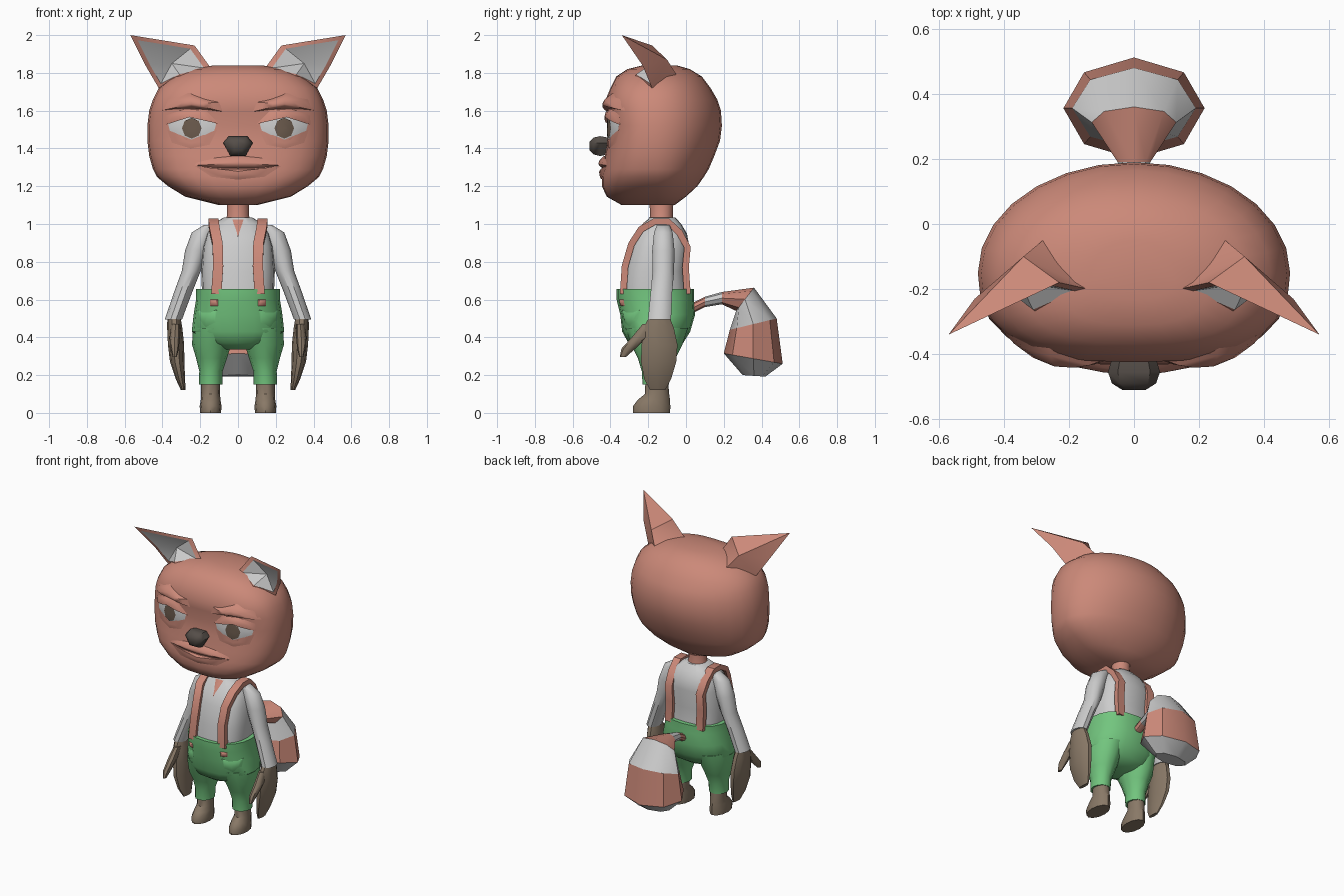
import bpy, bmesh
from math import sin, cos, tau, copysign, radians
from mathutils import Vector
from mathutils.bvhtree import BVHTree

if "Cube" in bpy.data.objects:
    bpy.data.objects.remove(bpy.data.objects["Cube"])


def material(name, rgb):
    m = bpy.data.materials.new(name)
    m.diffuse_color = (*rgb, 1)
    m.use_nodes = True
    m.node_tree.nodes["Principled BSDF"].inputs["Base Color"].default_value = m.diffuse_color
    return m


FUR = material("fur", (0.60, 0.25, 0.19))
GREEN = material("green_cloth", (0.17, 0.56, 0.21))
BROWN = material("brown_leather", (0.25, 0.19, 0.135))
DARK = material("dark_nose", (0.09, 0.075, 0.065))
IRIS = material("iris_brown", (0.15, 0.105, 0.075))


def make(name, bm, mat=None, mirror=False):
    """Turn a bmesh into an object and return a tree for projecting onto it."""
    tree = BVHTree.FromBMesh(bm)
    me = bpy.data.meshes.new(name)
    bm.to_mesh(me)
    bm.free()
    ob = bpy.data.objects.new(name, me)
    bpy.context.collection.objects.link(ob)
    if mat:
        me.materials.append(mat)
    if mirror:
        ob.modifiers.new("mirror", 'MIRROR')
    return tree


def loft(name, rings, mat=None, mirror=False, start=True, end=True):
    bm = bmesh.new()
    vs = [[bm.verts.new(p) for p in r] for r in rings]
    n = len(vs[0])
    for a, b in zip(vs, vs[1:]):
        for i in range(n):
            j = (i + 1) % n
            bm.faces.new((a[i], a[j], b[j], b[i]))
    if start:
        bm.faces.new(vs[0])
    if end:
        bm.faces.new(vs[-1])
    bmesh.ops.recalc_face_normals(bm, faces=bm.faces)
    return make(name, bm, mat, mirror)


def sp(v, power):
    return copysign(abs(v) ** (2 / power), v)


def tube(name, rows, mat=None, mirror=False, n=12, power=2.0):
    """Loft of level rings, each given as x, y, z, half width, half depth."""
    ang = [tau * i / n for i in range(n)]
    return loft(name, [[(x + rx * sp(cos(t), power), y + ry * sp(sin(t), power), z)
                        for t in ang] for x, y, z, rx, ry in rows], mat, mirror)


def patch(name, tree, outline, edge, middle, mat=None, mirror=True):
    """Padded shape drawn in x, z and laid on the front of a surface."""
    bm = bmesh.new()
    cx = sum(p[0] for p in outline) / len(outline)
    cz = sum(p[1] for p in outline) / len(outline)

    def put(x, z, rise):
        hit = tree.ray_cast(Vector((x, -2, z)), Vector((0, 1, 0)))[0]
        return bm.verts.new((x, (hit.y if hit else -0.3) - rise, z))

    rings = [[put(cx + (x - cx) * s, cz + (z - cz) * s, edge + (middle - edge) * (1 - s * s))
              for x, z in outline] for s in (1, 0.75, 0.4)]
    mid = put(cx, cz, middle)
    n = len(outline)
    for i in range(n):
        j = (i + 1) % n
        for a, b in zip(rings, rings[1:]):
            bm.faces.new((a[i], a[j], b[j], b[i]))
        bm.faces.new((rings[-1][i], rings[-1][j], mid))
    bm.normal_update()
    for f in bm.faces:
        if f.normal.y > 0:
            f.normal_flip()
    make(name, bm, mat, mirror)


# Head: rounded back, flatter face. Rows are z, half width, front y, back y
head_rows = [(1.10, .10, -.34, -.06), (1.145, .28, -.42, .0), (1.20, .37, -.445, .06),
             (1.25, .43, -.445, .095), (1.29, .45, -.44, .12), (1.36, .47, -.43, .15),
             (1.44, .48, -.415, .18), (1.52, .48, -.41, .19), (1.60, .47, -.42, .185),
             (1.66, .45, -.425, .165), (1.72, .42, -.40, .13), (1.78, .345, -.37, .085),
             (1.82, .235, -.31, .02), (1.84, .13, -.23, -.05)]
head_rings = []
for z, w, front, back in head_rows:
    ring = []
    for i in range(28):
        c, s = cos(tau * i / 28), sin(tau * i / 28)
        p = 2.0 if s > 0 else 2.7
        depth = back + .15 if s > 0 else -.15 - front
        ring.append((w * sp(c, p), -.15 + depth * sp(s, p), z))
    head_rings.append(ring)
head = loft("head", head_rings, FUR)

# Face: eyes, lids, brows, lips
patch("eye", head, [(.115, 1.53), (.13, 1.48), (.17, 1.445), (.25, 1.43), (.32, 1.445),
                    (.36, 1.49), (.37, 1.53), (.31, 1.56), (.25, 1.57), (.18, 1.56)], .004, .016)
patch("iris", head, [(.245 + .052 * cos(tau * i / 8), 1.507 + .055 * sin(tau * i / 8))
                     for i in range(8)], .017, .022, IRIS)
patch("upper_lid", head, [(.10, 1.53), (.18, 1.558), (.25, 1.568), (.32, 1.556), (.385, 1.525),
                          (.38, 1.575), (.28, 1.61), (.17, 1.60)], .006, .032, FUR)
patch("lower_lid", head, [(.11, 1.50), (.165, 1.447), (.25, 1.43), (.325, 1.447), (.375, 1.50),
                          (.35, 1.43), (.25, 1.40), (.15, 1.42)], .004, .012, FUR)
patch("brow", head, [(.08, 1.595), (.25, 1.612), (.41, 1.60), (.37, 1.66), (.26, 1.695),
                     (.10, 1.645)], .0, .035, FUR)
half_lip = [(.22, 1.325), (.12, 1.35), (0, 1.362)]
patch("upper_lip", head, half_lip + [(-.12, 1.35), (-.22, 1.325), (-.23, 1.31), (-.12, 1.298),
                                     (0, 1.295), (.12, 1.298), (.23, 1.31)], .002, .028, FUR, False)
patch("lower_lip", head, [(.23, 1.308), (.12, 1.293), (0, 1.29), (-.12, 1.293), (-.23, 1.308),
                          (-.14, 1.25), (0, 1.235), (.14, 1.25)], .002, .018, FUR, False)

# Nose
nose_shape = [(.05, .05), (.08, .015), (.04, -.055), (-.04, -.055), (-.08, .015), (-.05, .05)]
loft("nose", [[(x * k, y, 1.415 + z * k) for x, z in nose_shape]
              for y, k in ((-.40, .8), (-.455, 1), (-.49, .85), (-.51, .45))], DARK)

# Ears: pointed shell with a recessed grey lining
rim = [Vector(p) for p in ((.14, -.20, 1.82), (.23, -.18, 1.945), (.57, -.34, 2.0),
                           (.49, -.23, 1.84), (.42, -.18, 1.72), (.30, -.27, 1.78))]
centre = sum(rim, Vector()) / 6
inset = [centre + (p - centre) * .82 for p in rim]
bm = bmesh.new()
outer, inner = [[bm.verts.new(p) for p in r] for r in (rim, inset)]
ridge, base = bm.verts.new((.34, -.10, 1.87)), bm.verts.new((.28, -.05, 1.79))
for i in range(6):
    j = (i + 1) % 6
    bm.faces.new((outer[i], outer[j], inner[j], inner[i]))
    if i < 4:
        bm.faces.new((outer[i], outer[j], ridge))
bm.faces.new((outer[4], base, ridge))
bm.faces.new((base, outer[0], ridge))
bmesh.ops.recalc_face_normals(bm, faces=bm.faces)
make("ear", bm, FUR, True)
bm = bmesh.new()
ring = [bm.verts.new(p) for p in inset]
deep = bm.verts.new((.35, -.18, 1.85))
for i in range(6):
    f = bm.faces.new((ring[i], ring[(i + 1) % 6], deep))
    f.normal_update()
    if f.normal.y > 0:
        f.normal_flip()
make("ear_lining", bm, None, True)

# Neck and shirt
tube("neck", [(0, -.13, 1.0, .08, .07), (0, -.13, 1.045, .057, .06), (0, -.13, 1.15, .06, .065)], FUR)
shirt = tube("shirt", [(0, -.163, .62, .19, .18), (0, -.163, .75, .195, .165),
                       (0, -.14, .88, .185, .158), (0, -.13, .95, .165, .135),
                       (0, -.125, 1.0, .13, .10), (0, -.125, 1.035, .075, .068)], n=20, power=2.7)
patch("shirt_opening", shirt, [(.03, 1.025), (0, .93), (-.03, 1.025)], .004, .006, FUR, False)

# Arms, hands and thumbs
tube("sleeve", [(.15, -.12, .995, .03, .035), (.185, -.12, .955, .06, .052),
                (.22, -.12, .86, .06, .062), (.248, -.12, .75, .05, .06),
                (.29, -.13, .64, .048, .06), (.342, -.14, .495, .046, .064)], mirror=True, n=10)
tube("hand", [(.34, -.14, .52, .034, .05), (.335, -.145, .45, .04, .085), (.328, -.14, .36, .043, .10),
              (.322, -.145, .27, .038, .098), (.305, -.15, .18, .025, .075),
              (.29, -.15, .12, .012, .042)], BROWN, True, n=10)
tube("thumb", [(.33, -.195, .47, .022, .035), (.335, -.245, .40, .027, .042),
               (.335, -.305, .34, .022, .037), (.335, -.335, .295, .01, .016)], BROWN, True, n=8)

# Trousers, pockets, buttons and boots
trousers = tube("trousers", [(0, -.1625, .655, .222, .205), (0, -.1625, .60, .222, .205),
                             (0, -.15, .52, .235, .198), (0, -.158, .43, .245, .18),
                             (0, -.16, .37, .19, .145), (0, -.16, .335, .08, .09)],
                GREEN, n=20, power=2.3)
tube("trouser_leg", [(.13, -.155, .45, .11, .165), (.14, -.155, .36, .103, .135),
                     (.14, -.155, .29, .082, .10), (.143, -.158, .22, .062, .076),
                     (.145, -.16, .15, .062, .07)], GREEN, True)
patch("pocket", trousers, [(.11, .545), (.215, .545), (.21, .49), (.17, .455), (.12, .48)],
      .003, .012, GREEN)
patch("button", trousers, [(.107, .60), (.148, .60), (.148, .565), (.107, .565)], .004, .014, FUR)
tube("boot", [(.145, -.155, .17, .05, .06), (.145, -.153, .10, .05, .064), (.145, -.17, .07, .052, .085),
              (.145, -.182, .035, .058, .099), (.145, -.182, 0, .055, .098)], BROWN, True)

# Suspenders: a flat strap following the chest, shoulder and back
path = [Vector(p) for p in ((.115, -.35, .63), (.105, -.34, .78), (.108, -.305, .90), (.125, -.25, .985),
                            (.13, -.17, 1.03), (.13, -.09, 1.03), (.125, -.02, .965),
                            (.12, .025, .88), (.12, .015, .77), (.12, .025, .63))]
strap = []
for i, p in enumerate(path):
    t = path[min(i + 1, len(path) - 1)] - path[max(i - 1, 0)]
    out = Vector((0, -t.z, t.y)).normalized()
    side = Vector((.027, 0, 0))
    strap.append([p + side, p - side, p - side - out * .035, p + side - out * .035])
loft("suspender", strap, FUR, True)

# Tail: striped, drooping. Upper y, z; lower y, z; half width
tail_rows = [(.03, .58, .04, .53, .03), (.10, .615, .10, .56, .032), (.19, .64, .19, .575, .05),
             (.36, .663, .265, .54, .13), (.48, .50, .232, .44, .19),
             (.512, .26, .20, .315, .217), (.42, .192, .30, .20, .12)]
tail_rings = []
for y1, z1, y2, z2, w in tail_rows:
    a, b = Vector((0, y1, z1)), Vector((0, y2, z2))
    tail_rings.append([(a + b) / 2 + Vector((w * cos(tau * i / 8), 0, 0)) + (a - b) / 2 * sin(tau * i / 8)
                       for i in range(8)])
for i in range(6):
    loft(f"tail_band_{i + 1}", tail_rings[i:i + 2], None if i % 2 else FUR, False, i == 0, i == 5)

# Soft shading with crisp edges
for ob in bpy.context.collection.objects:
    ob.select_set(True)
    bpy.context.view_layer.objects.active = ob
bpy.ops.object.shade_smooth_by_angle(angle=radians(42))
